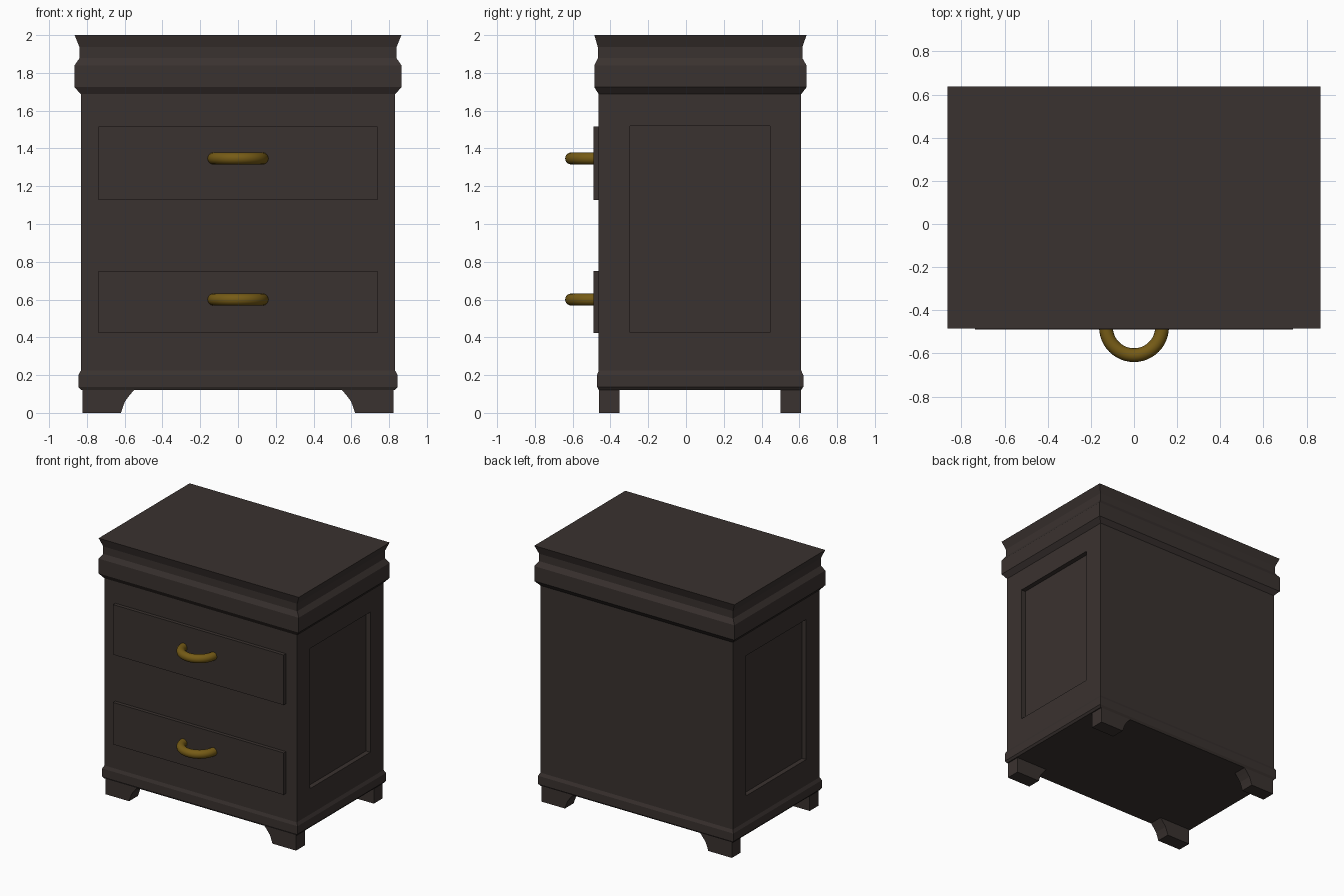
import bpy, bmesh, math
from mathutils import Vector

if "Cube" in bpy.data.objects:
    bpy.data.objects.remove(bpy.data.objects["Cube"])


def material(name, color):
    m = bpy.data.materials.new(name)
    m.diffuse_color = (*color, 1)
    m.use_nodes = True
    m.node_tree.nodes["Principled BSDF"].inputs["Base Color"].default_value = m.diffuse_color
    return m


WOOD = material("dark_wood", (0.042, 0.032, 0.029))
BRASS = material("aged_brass", (0.18, 0.105, 0.008))

# Carcass footprint: half width, front and back
HX, FRONT, BACK = 0.832, -0.462, 0.61


def finish(bm, name, mat=WOOD):
    bmesh.ops.recalc_face_normals(bm, faces=bm.faces)
    me = bpy.data.meshes.new(name)
    bm.to_mesh(me)
    bm.free()
    me.materials.append(mat)
    ob = bpy.data.objects.new(name, me)
    bpy.context.collection.objects.link(ob)
    return ob


def moulding(name, profile):
    """Stack rectangles: each profile point is (outward offset, z)."""
    bm = bmesh.new()
    rings = []
    for o, z in profile:
        x, y0, y1 = HX + o, FRONT - o * 0.7, BACK + o * 0.85
        rings.append([bm.verts.new(p) for p in
                      ((-x, y0, z), (x, y0, z), (x, y1, z), (-x, y1, z))])
    for a, b in zip(rings, rings[1:]):
        for i in range(4):
            j = (i + 1) % 4
            bm.faces.new((a[i], a[j], b[j], b[i]))
    bm.faces.new(rings[0])
    bm.faces.new(rings[-1])
    return bm


def box(name, lo, hi):
    bm = bmesh.new()
    bmesh.ops.create_cube(bm, size=1)
    lo, hi = Vector(lo), Vector(hi)
    for v in bm.verts:
        v.co = (lo + hi) / 2 + v.co * (hi - lo)
    return finish(bm, name)


# Carcass with a recessed panel in each side
bm = moulding("carcass", [(0, 0.13), (0, 1.72)])
bm.normal_update()
bmesh.ops.recalc_face_normals(bm, faces=bm.faces)
sides = [f for f in bm.faces if abs(f.normal.x) > 0.9]
bmesh.ops.inset_individual(bm, faces=sides, thickness=0.1)
for f in sides:
    mid = f.calc_center_median()
    for v in f.verts:
        v.co.y = -0.297 if v.co.y < mid.y else 0.446
        v.co.z = 0.425 if v.co.z < mid.z else 1.52
bmesh.ops.inset_individual(bm, faces=sides, thickness=0)
for f in sides:
    for v in f.verts:
        v.co.x -= math.copysign(0.037, v.co.x)
finish(bm, "carcass")

# Crown and base mouldings
finish(moulding("crown", [(0, 1.687), (0.033, 1.724), (0.033, 1.84), (0.007, 1.878),
                          (0.007, 1.936), (0.033, 2.0)]), "crown_moulding")
finish(moulding("base", [(0, 0.122), (0.013, 0.138), (0.013, 0.2), (0, 0.224)]),
       "base_moulding")

# Four bracket feet with a curved inner edge
FOOT = [(0.824, 0), (0.824, 0.124), (0.548, 0.124), (0.575, 0.092),
        (0.598, 0.062), (0.61, 0.03), (0.62, 0)]
for side, sx in (("left", -1), ("right", 1)):
    for end, y0, y1 in (("front", -0.46, -0.351), ("back", 0.501, 0.61)):
        bm = bmesh.new()
        face = bm.faces.new([bm.verts.new((sx * x, y0, z)) for x, z in FOOT])
        ext = bmesh.ops.extrude_face_region(bm, geom=[face])["geom"]
        for v in ext:
            if isinstance(v, bmesh.types.BMVert):
                v.co.y = y1
        if not face.is_valid or len(bm.faces) < len(FOOT) + 2:
            bm.faces.new([v for v in bm.verts if v.co.y == y0])
        finish(bm, f"{end}_{side}_foot")

# Drawer fronts, each with a half-ring pull
for name, z0, z1, zh in (("lower", 0.424, 0.752, 0.6), ("upper", 1.126, 1.517, 1.347)):
    box(f"{name}_drawer_front", (-0.738, -0.49, z0), (0.738, FRONT + 0.02, z1))
    bpy.ops.mesh.primitive_torus_add(location=(0, -0.478, zh), major_radius=0.13,
                                     minor_radius=0.032, major_segments=48,
                                     minor_segments=16)
    pull = bpy.context.object
    pull.name = f"{name}_drawer_pull"
    bm = bmesh.new()
    bm.from_mesh(pull.data)
    hidden = [v for v in bm.verts if v.co.y > 0.005]
    bmesh.ops.delete(bm, geom=hidden, context="VERTS")
    bm.to_mesh(pull.data)
    bm.free()
    pull.data.materials.append(BRASS)
    bpy.ops.object.shade_smooth_by_angle()
